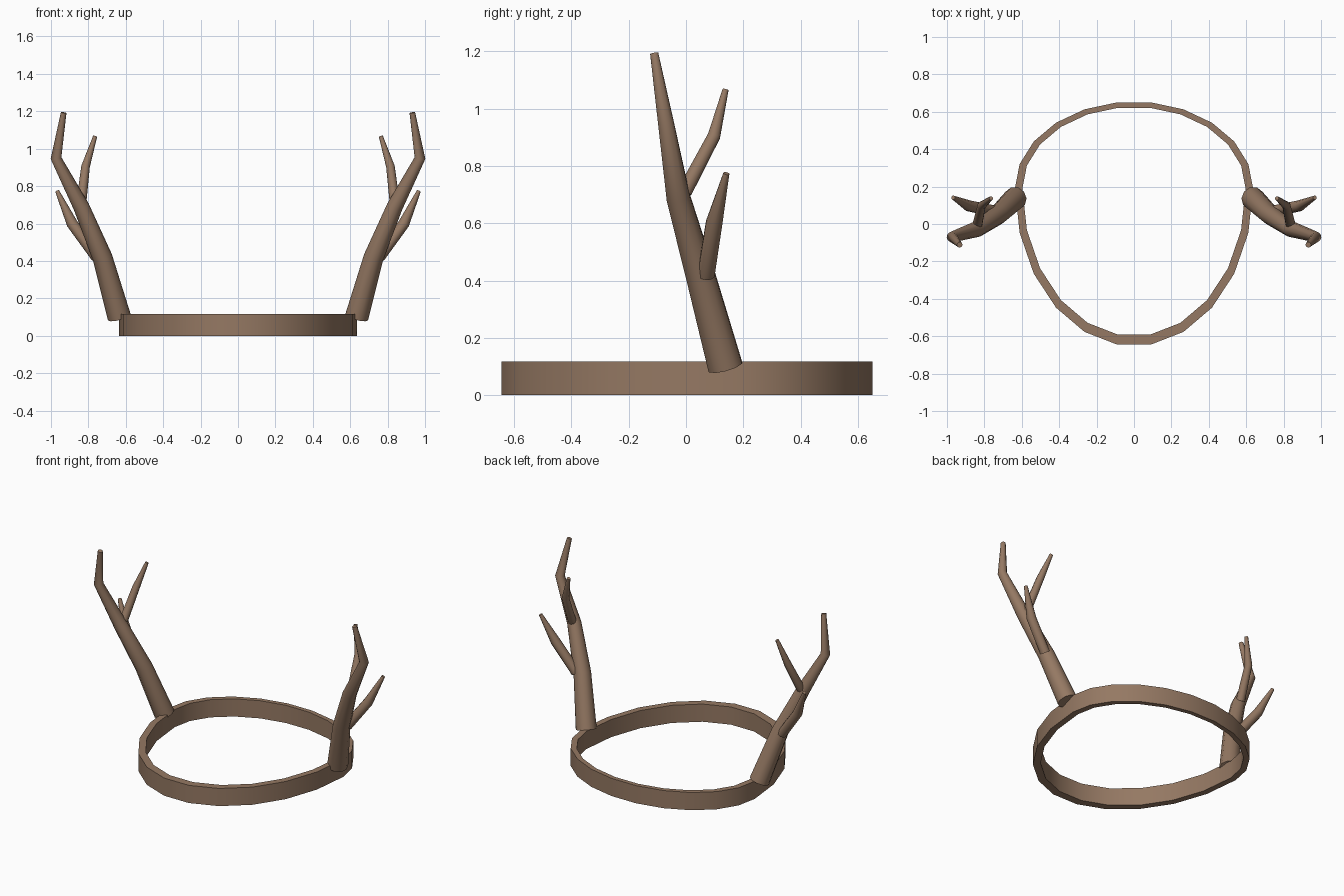
import bpy, bmesh, math
from mathutils import Vector

if "Cube" in bpy.data.objects:
    bpy.data.objects.remove(bpy.data.objects["Cube"])

brown = bpy.data.materials.new("antler brown")
brown.diffuse_color = (0.30, 0.19, 0.125, 1)
brown.use_nodes = True
brown.node_tree.nodes["Principled BSDF"].inputs["Base Color"].default_value = brown.diffuse_color


def finish(bm, name, angle):
    bmesh.ops.recalc_face_normals(bm, faces=bm.faces)
    me = bpy.data.meshes.new(name)
    bm.to_mesh(me)
    bm.free()
    me.materials.append(brown)
    ob = bpy.data.objects.new(name, me)
    bpy.context.collection.objects.link(ob)
    bpy.ops.object.select_all(action='DESELECT')
    ob.select_set(True)
    bpy.context.view_layer.objects.active = ob
    bpy.ops.object.shade_smooth_by_angle(angle=math.radians(angle))
    return ob


def tube(name, path, side, n=10):
    """Tapered tube through (x, y, z, radius) points, with flat ends."""
    bm = bmesh.new()
    pts = [Vector((p[0] * side, p[1], p[2])) for p in path]
    rings = []
    for i, p in enumerate(pts):
        a, b = pts[max(i - 1, 0)], pts[min(i + 1, len(pts) - 1)]
        t = ((p - a).normalized() + (b - p).normalized()).normalized()
        u = Vector((0, 1, 0)).cross(t).normalized()
        v = t.cross(u)
        r = path[i][3]
        rings.append([bm.verts.new(p + r * (u * math.cos(k * math.tau / n)
                                            + v * math.sin(k * math.tau / n)))
                      for k in range(n)])
    for lo, hi in zip(rings, rings[1:]):
        for k in range(n):
            j = (k + 1) % n
            bm.faces.new((lo[k], lo[j], hi[j], hi[k]))
    bm.faces.new(rings[0])
    bm.faces.new(rings[-1])
    return finish(bm, name, 40)


# Headband: egg-shaped ring, longer towards the front
N, CY, H = 22, 0.19, 0.117
bm = bmesh.new()
loops = []
for scale, z in ((1, 0), (1, H), (0.937, H), (0.937, 0)):
    loop = []
    for k in range(N):
        a = (k + 0.5) * math.tau / N
        ry = 0.465 if math.cos(a) > 0 else 0.843
        loop.append(bm.verts.new((0.637 * scale * math.sin(a),
                                  CY + ry * scale * math.cos(a), z)))
    loops.append(loop)
for i in range(4):
    p, q = loops[i], loops[(i + 1) % 4]
    for k in range(N):
        j = (k + 1) % N
        bm.faces.new((p[k], p[j], q[j], q[k]))
finish(bm, "headband", 30)

# Antlers: one bent beam with two tines on each side
BEAM = [(0.635, 0.137, 0.10, 0.063), (0.725, 0.050, 0.42, 0.053),
        (0.838, -0.027, 0.69, 0.043), (0.973, -0.070, 0.95, 0.029),
        (0.932, -0.111, 1.193, 0.015)]
LOW_TINE = [(0.755, 0.070, 0.42, 0.031), (0.887, 0.098, 0.60, 0.030),
            (0.967, 0.141, 0.774, 0.011)]
HIGH_TINE = [(0.838, -0.005, 0.71, 0.027), (0.815, 0.098, 0.905, 0.023),
             (0.764, 0.138, 1.066, 0.011)]
for side, label in ((1, "right"), (-1, "left")):
    tube(label + "_antler_beam", BEAM, side)
    tube(label + "_low_tine", LOW_TINE, side)
    tube(label + "_high_tine", HIGH_TINE, side)
